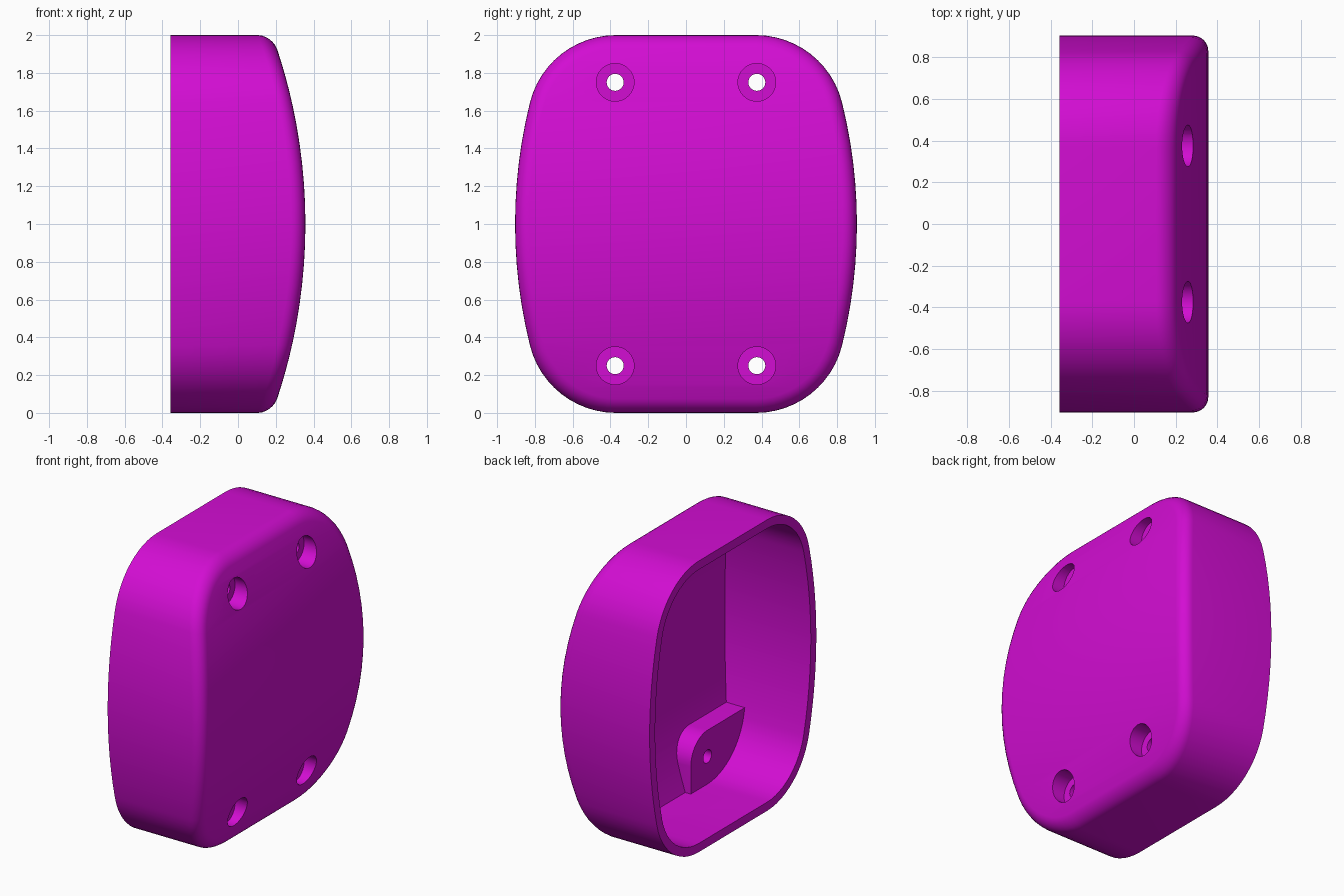
import bpy, bmesh
from math import sin, cos, pi, radians, sqrt

if "Cube" in bpy.data.objects:
    bpy.data.objects.remove(bpy.data.objects["Cube"])

BACK = -0.357        # open rim
WALL = 0.06          # shell thickness
FILLET = 0.075       # rounding of the front edge
CORNER_R, SIDE_R, BLEND = 0.47, 2.66, radians(14)
FRONT_R = 2.93       # curve of the front plate
PAD_BACK, BORE_FLOOR = 0.10, 0.17
HOLE_Y, HOLE_Z = 0.375, 0.75    # hole offsets from the centre


def front_x(z):
    return 0.357 - FRONT_R + sqrt(FRONT_R ** 2 - (z - 1) ** 2)


def half_outline(inset):
    """Half of the outline from bottom to top: corner arc, bowed side, corner arc."""
    n = 12
    r, cy, cz = CORNER_R - inset, 0.37, 1 - CORNER_R
    upper = [(cy + r * cos(a), 1 + cz + r * sin(a))
             for a in (BLEND + (pi / 2 - BLEND) * i / n for i in range(n + 1))]
    side = [(0.905 - SIDE_R + (SIDE_R - inset) * cos(a), 1 + (SIDE_R - inset) * sin(a))
            for a in (BLEND * i / 6 for i in range(-5, 6))]
    lower = [(y, 2 - z) for y, z in reversed(upper)]
    return lower + side + upper


def finish(name, bm):
    bmesh.ops.recalc_face_normals(bm, faces=bm.faces)
    mesh = bpy.data.meshes.new(name)
    bm.to_mesh(mesh)
    bm.free()
    obj = bpy.data.objects.new(name, mesh)
    bpy.context.collection.objects.link(obj)
    return obj


def domed_block(name, back, inset, drop, fillet):
    """Block with the rounded outline, a curved front and an optional front fillet."""
    bm = bmesh.new()

    def ring(d, x_of_z):
        half = half_outline(d)
        full = half + [(-y, z) for y, z in reversed(half)]
        return [bm.verts.new((x_of_z(z), y, z)) for y, z in full]

    rings = [ring(inset, lambda z: back)]
    steps = 6 if fillet else 0
    for k in range(steps + 1):
        a = pi / 2 * k / steps if steps else pi / 2
        d = fillet * (1 - cos(a))
        x_off = drop + fillet * (1 - sin(a))
        rings.append(ring(inset + d, lambda z: front_x(z) - x_off))
    count = len(rings[0])
    for a, b in zip(rings, rings[1:]):
        for i in range(count):
            j = (i + 1) % count
            bm.faces.new((a[i], a[j], b[j], b[i]))
    bm.faces.new(rings[0])
    front = rings[-1]
    for i in range(count // 2 - 1):
        bm.faces.new((front[i], front[i + 1], front[-2 - i], front[-1 - i]))
    return finish(name, bm)


def prism(name, points, x0, x1):
    """Extrude a y-z profile along x."""
    bm = bmesh.new()
    face = bm.faces.new([bm.verts.new((x0, y, z)) for y, z in points])
    new = bmesh.ops.extrude_face_region(bm, geom=[face])["geom"]
    bmesh.ops.translate(bm, vec=(x1 - x0, 0, 0),
                        verts=[v for v in new if isinstance(v, bmesh.types.BMVert)])
    return finish(name, bm)


def circle(cy, cz, r, n=32):
    return [(cy + r * cos(2 * pi * i / n), cz + r * sin(2 * pi * i / n)) for i in range(n)]


def cut(obj, cutters):
    """Subtract the cutters from the object and remove them."""
    for c in cutters:
        c.hide_render = True
        mod = obj.modifiers.new("cut", 'BOOLEAN')
        mod.operation = 'DIFFERENCE'
        mod.solver = 'EXACT'
        mod.object = c
    graph = bpy.context.evaluated_depsgraph_get()
    mesh = bpy.data.meshes.new_from_object(obj.evaluated_get(graph))
    obj.modifiers.clear()
    obj.data = mesh
    for c in cutters:
        bpy.data.objects.remove(c)


# Outer body and the hollow inside it
shell = domed_block("cover_shell", BACK, 0, 0, FILLET)
cavity = domed_block("cavity", BACK - 0.1, WALL, WALL, 0)

# Screw pads in the four corners, with stepped screw holes
pads, holes = [], []
PAD_R = 0.18
for sy in (-1, 1):
    for sz in (-1, 1):
        arc = [(HOLE_Y - PAD_R * cos(a), HOLE_Z - PAD_R * sin(a))
               for a in (pi / 2 * i / 10 for i in range(11))]
        profile = arc + [(1.1, HOLE_Z - PAD_R), (1.1, 1.2), (HOLE_Y - PAD_R, 1.2)]
        pads.append(prism("pad", [(sy * y, 1 + sz * z) for y, z in profile], PAD_BACK, 0.5))
        cy, cz = sy * HOLE_Y, 1 + sz * HOLE_Z
        holes.append(prism("screw_hole", circle(cy, cz, 0.045), 0, 0.5))
        holes.append(prism("counterbore", circle(cy, cz, 0.1), BORE_FLOOR, 0.5))

cut(cavity, pads)
cut(shell, [cavity] + holes)

# Colour and shading
magenta = bpy.data.materials.new("magenta")
magenta.use_nodes = True
colour = (0.65, 0.004, 0.65, 1)
magenta.diffuse_color = colour
magenta.node_tree.nodes["Principled BSDF"].inputs["Base Color"].default_value = colour
shell.data.materials.clear()
shell.data.materials.append(magenta)

bpy.ops.object.select_all(action='DESELECT')
shell.select_set(True)
bpy.context.view_layer.objects.active = shell
bpy.ops.object.shade_smooth_by_angle(angle=radians(30))
